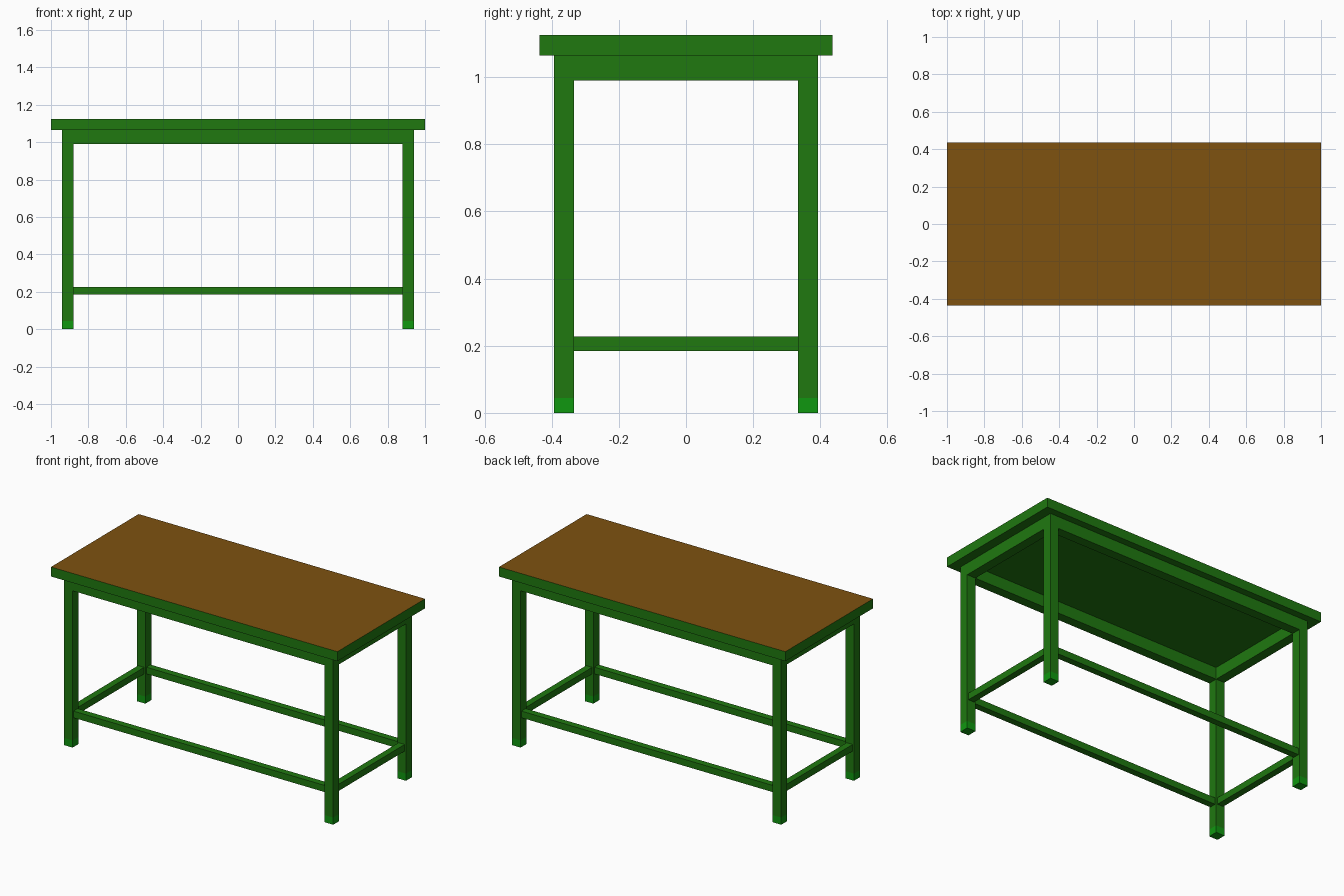
import bpy

if "Cube" in bpy.data.objects:
    bpy.data.objects.remove(bpy.data.objects["Cube"])


def material(name, color):
    m = bpy.data.materials.new(name)
    m.diffuse_color = (*color, 1)
    m.use_nodes = True
    m.node_tree.nodes["Principled BSDF"].inputs["Base Color"].default_value = m.diffuse_color
    return m


green = material("green_paint", (0.014, 0.19, 0.005))
bright = material("bright_green", (0.005, 0.31, 0.005))
brown = material("brown_wood", (0.21, 0.085, 0.005))


def box(name, x, y, z, mat):
    """Box from (min, max) ranges along each axis."""
    bpy.ops.mesh.primitive_cube_add(size=1)
    ob = bpy.context.object
    ob.name = name
    for v in ob.data.vertices:
        v.co = [(r[0] + r[1]) / 2 + c * (r[1] - r[0]) for r, c in zip((x, y, z), v.co)]
    ob.data.materials.append(mat)
    return ob


LX, LY = (0.88, 0.94), (0.333, 0.393)   # leg ranges in the positive quadrant
FOOT, TOP = 0.045, 1.065
APRON, RAIL = (0.99, TOP), (0.185, 0.227)


def flip(r, s):
    return tuple(sorted((r[0] * s, r[1] * s)))


# Table top: green slab with a brown upper face
top = box("table_top", (-1, 1), (-0.437, 0.437), (TOP, 1.125), green)
top.data.materials.append(brown)
for p in top.data.polygons:
    if p.normal.z > 0.9:
        p.material_index = 1

# Legs with bright feet
for sx, side in ((-1, "left"), (1, "right")):
    for sy, end in ((-1, "front"), (1, "back")):
        x, y = flip(LX, sx), flip(LY, sy)
        box(f"{end}_{side}_leg", x, y, (FOOT, TOP), green)
        box(f"{end}_{side}_foot", x, y, (0, FOOT), bright)

# Aprons under the top and stretchers near the floor
for s, end, side in ((-1, "front", "left"), (1, "back", "right")):
    for part, z, inset, thick in (("apron", APRON, 0, 0.06), ("stretcher", RAIL, 0.009, 0.042)):
        y = flip((LY[1] - inset - thick, LY[1] - inset), s)
        x = flip((LX[1] - inset - thick, LX[1] - inset), s)
        box(f"{end}_{part}", (-LX[0], LX[0]), y, z, green)
        box(f"{side}_{part}", x, (-LY[0], LY[0]), z, green)
